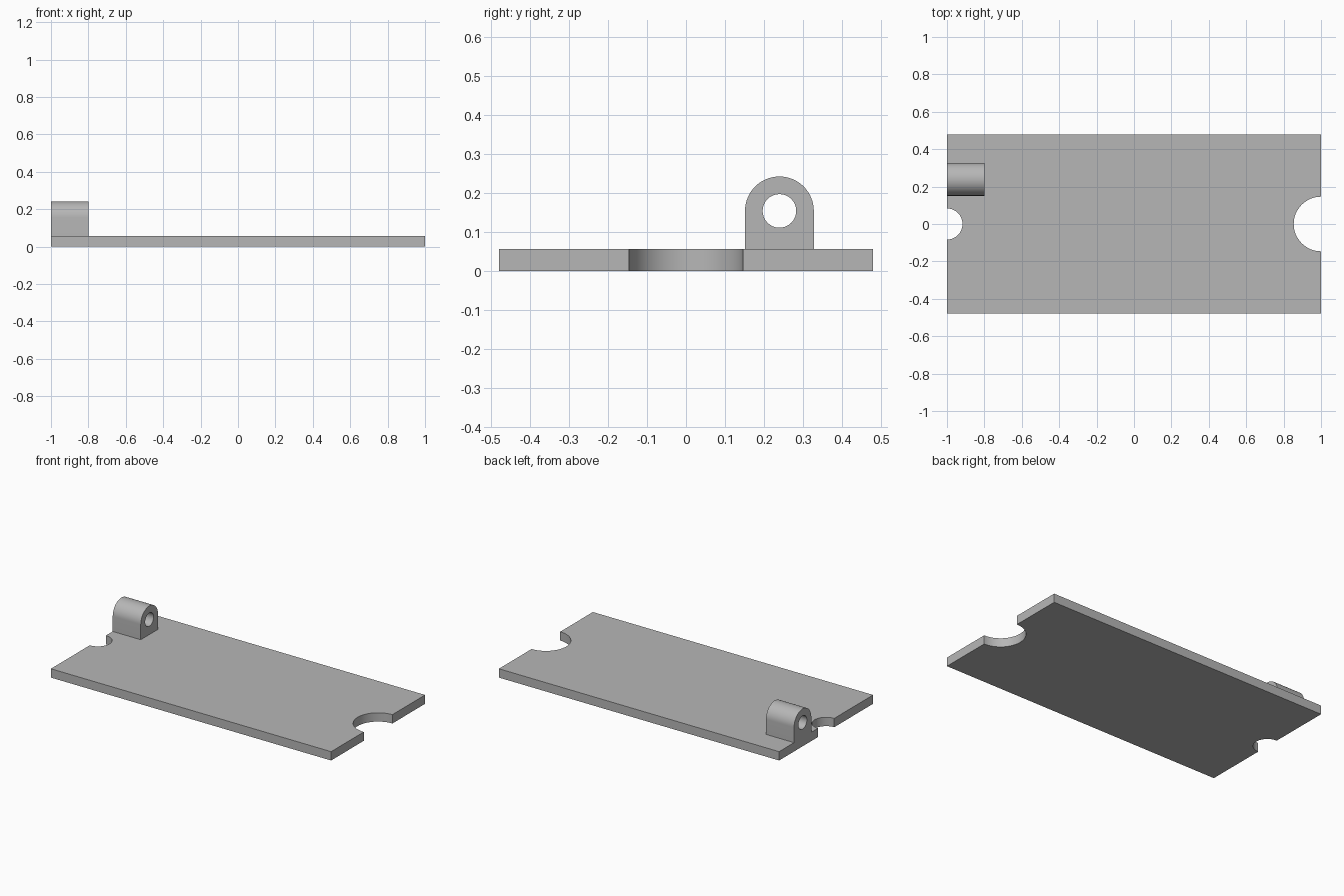
import bpy, bmesh, math
from mathutils import Vector

cube = bpy.data.objects.get("Cube")
if cube:
    bpy.data.objects.remove(cube)

HALF_LENGTH, HALF_WIDTH, THICK = 1.0, 0.479, 0.057
LUG_Y, LUG_Z, LUG_RADIUS, HOLE_RADIUS, LUG_LENGTH = 0.239, 0.154, 0.088, 0.043, 0.2

grey = bpy.data.materials.new("plain grey")
grey.use_nodes = True
colour = (0.47, 0.47, 0.47, 1)
grey.diffuse_color = colour
grey.node_tree.nodes["Principled BSDF"].inputs["Base Color"].default_value = colour


def arc(cx, cy, radius, start, end, steps=32):
    """Points along an arc, angles in degrees."""
    angles = [math.radians(start + (end - start) * i / steps) for i in range(steps + 1)]
    return [(cx + radius * math.cos(a), cy + radius * math.sin(a)) for a in angles]


def extruded(name, loops, place, direction):
    """Fill the closed loops (later loops are holes) and extrude them into a solid."""
    bm = bmesh.new()
    edges = []
    for loop in loops:
        verts = [bm.verts.new(place(u, v)) for u, v in loop]
        edges += [bm.edges.new((a, b)) for a, b in zip(verts, verts[1:] + verts[:1])]
    bmesh.ops.triangle_fill(bm, edges=edges, use_beauty=True)
    result = bmesh.ops.extrude_face_region(bm, geom=bm.faces[:], use_keep_orig=True)
    moved = [g for g in result["geom"] if isinstance(g, bmesh.types.BMVert)]
    bmesh.ops.translate(bm, verts=moved, vec=Vector(direction))
    bmesh.ops.recalc_face_normals(bm, faces=bm.faces[:])
    mesh = bpy.data.meshes.new(name)
    bm.to_mesh(mesh)
    bm.free()
    mesh.materials.append(grey)
    obj = bpy.data.objects.new(name, mesh)
    bpy.context.collection.objects.link(obj)
    bpy.ops.object.select_all(action="DESELECT")
    obj.select_set(True)
    bpy.context.view_layer.objects.active = obj
    bpy.ops.object.shade_smooth_by_angle(angle=math.radians(30))
    return obj


# Base plate with a large round notch at one end and a small one at the other
plate = [(-HALF_LENGTH, -HALF_WIDTH), (HALF_LENGTH, -HALF_WIDTH)]
plate += arc(HALF_LENGTH, 0, 0.146, 270, 90)
plate += [(HALF_LENGTH, HALF_WIDTH), (-HALF_LENGTH, HALF_WIDTH)]
plate += arc(-HALF_LENGTH, 0, 0.083, 90, -90)
extruded("base_plate", [plate], lambda x, y: (x, y, 0), (0, 0, THICK))

# Round-topped hinge lug with a through hole
lug = [(LUG_Y - LUG_RADIUS, THICK), (LUG_Y + LUG_RADIUS, THICK)]
lug += arc(LUG_Y, LUG_Z, LUG_RADIUS, 0, 180)
hole = arc(LUG_Y, LUG_Z, HOLE_RADIUS, 0, 360)[:-1]
extruded("hinge_lug", [lug, hole], lambda y, z: (-HALF_LENGTH, y, z), (LUG_LENGTH, 0, 0))
